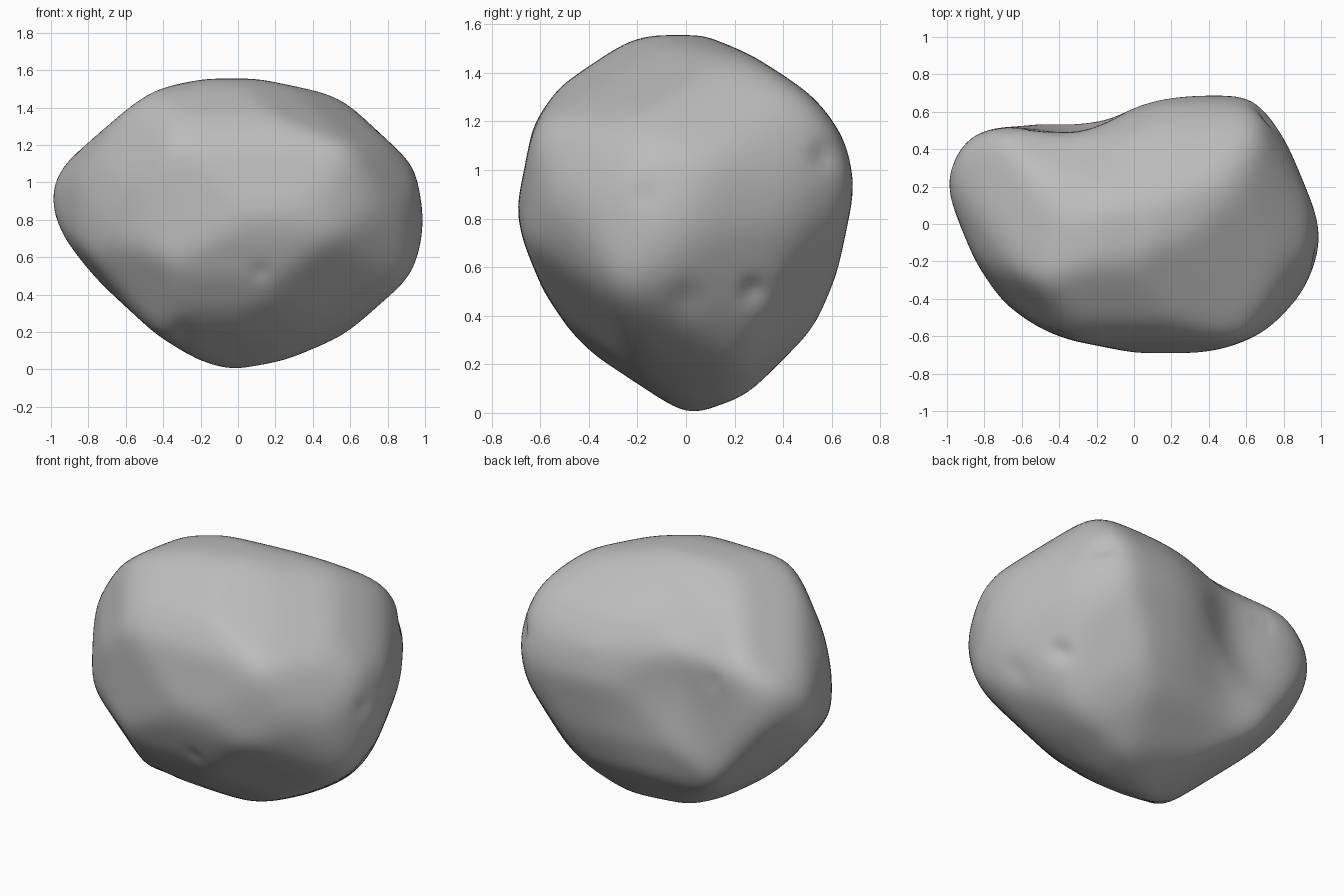
import bpy
import bmesh
import math
from mathutils import Vector

cube = bpy.data.objects.get("Cube")
if cube:
    bpy.data.objects.remove(cube)

CENTRE = Vector((0, 0, 0.778))
X, Y, Z = Vector((1, 0, 0)), Vector((0, 1, 0)), Vector((0, 0, 1))


def slanted_axes(toward_x, toward_y, turn, lift):
    """Right and up axes of a plane that faces a slanted direction."""
    turn, lift = math.radians(turn), math.radians(lift)
    facing = Vector((toward_x * math.sin(turn) * math.cos(lift),
                     toward_y * math.cos(turn) * math.cos(lift), math.sin(lift)))
    right = Z.cross(facing).normalized()
    return right, facing.cross(right)


# Upright outlines: points measured from the ground
front_outline = [
    (-1, .9), (-.97, 1.02), (-.9, 1.13), (-.62, 1.39), (-.45, 1.5), (-.15, 1.555),
    (.15, 1.545), (.6, 1.42), (.88, 1.17), (.95, 1.04), (1, .8), (.96, .6),
    (.88, .44), (.75, .31), (.4, .11), (0, 0), (-.2, .03), (-.62, .32), (-.95, .74)]
side_outline = [
    (-.695, .86), (-.62, 1.2), (-.5, 1.36), (-.2, 1.54), (-.05, 1.555), (.1, 1.545),
    (.4, 1.39), (.57, 1.25), (.66, 1.1), (.695, .93), (.67, .8), (.55, .4), (.25, .07),
    (.05, 0), (-.1, .03), (-.3, .16), (-.5, .37), (-.67, .7)]
plan_outline = [
    (-1, .17), (-.97, .33), (-.88, .46), (-.75, .51), (.5, .695), (.63, .67),
    (.72, .58), (.85, .36), (1, -.05), (.95, -.25), (.85, -.43), (.7, -.58), (.45, -.67),
    (.2, -.695), (-.1, -.67), (-.4, -.6), (-.65, -.46), (-.85, -.2)]

# Slanted outlines: points measured from the middle of the rock
front_slant = [
    (-.81, .13), (-.77, .39), (-.64, .59), (-.3, .74), (.17, .7), (.72, .51),
    (.84, .43), (.92, .12), (.75, -.4), (.61, -.57), (.41, -.66), (.12, -.7),
    (-.34, -.63), (-.47, -.55), (-.78, -.08)]
back_slant = [
    (-.91, .15), (-.82, .44), (-.53, .67), (.07, .74), (.34, .7), (.52, .62),
    (.64, .47), (.81, -.09), (.76, -.28), (.4, -.59), (.02, -.71), (-.35, -.62),
    (-.55, -.48), (-.85, -.08)]
low_slant = [
    (-.9, .2), (-.81, .42), (-.57, .68), (-.16, .82), (-.02, .8), (.63, .41),
    (.82, .28), (.95, .02), (.85, -.18), (.63, -.44), (.35, -.63), (.09, -.73),
    (-.34, -.53), (-.81, -.1)]


def tangent_planes(axes, points, middle, slack=0.0, count=32):
    """Planes that touch an outline all the way round."""
    right, up = axes
    planes = []
    for i in range(count):
        angle = math.tau * i / count
        c, s = math.cos(angle), math.sin(angle)
        reach = max(u * c + (v - middle) * s for u, v in points)
        planes.append((right * c + up * s, reach + slack))
    return planes


def bump(distance, width):
    return math.exp(-(distance / width) ** 2)


def shape_body(bm, directions, planes, reaches):
    """Carve the rock from the planes, hollow its back and round it off."""
    for v, d in zip(bm.verts, directions):
        radius = 10
        for (normal, _), h in zip(planes, reaches):
            facing = normal.dot(d)
            if facing > 0.05:
                radius = min(radius, h / facing)
        v.co = CENTRE + d * radius
        # Broad hollow between the two back lobes
        fade = min(max(v.co.y / 0.4, 0), 1)
        fade = fade * fade * (3 - 2 * fade)
        v.co.y -= 0.14 * fade * bump(v.co.x + 0.28, 0.33) * bump(v.co.z - 1.02, 0.65)
    for _ in range(16):
        bmesh.ops.smooth_vert(bm, verts=bm.verts, factor=0.5,
                              use_axis_x=True, use_axis_y=True, use_axis_z=True)


planes = tangent_planes((X, Z), front_outline, CENTRE.z)
planes += tangent_planes((Y, Z), side_outline, CENTRE.z)
planes += tangent_planes((X, Y), plan_outline, 0)
planes += tangent_planes(slanted_axes(1, -1, 36, 27), front_slant, 0, 0.02)
planes += tangent_planes(slanted_axes(-1, 1, 35, 28), back_slant, 0, 0.02)
planes += tangent_planes(slanted_axes(1, 1, 45, -25), low_slant, 0, 0.02)

# Main body: each round lets planes out where the rounding pulled the rock in
bm = bmesh.new()
bmesh.ops.create_icosphere(bm, subdivisions=6, radius=1)
directions = [v.co.normalized() for v in bm.verts]
reaches = [reach for _, reach in planes]
shape_body(bm, directions, planes, reaches)
for _ in range(2):
    points = [v.co - CENTRE for v in bm.verts]
    for i, (normal, reach) in enumerate(planes):
        reaches[i] += reach - max(normal.dot(p) for p in points)
    shape_body(bm, directions, planes, reaches)

# Small craters: facing axis, position across, height, width, depth
craters = [
    (X, .57, 1.06, .055, .022), (X, .28, .5, .05, .025), (X, 0, .47, .07, .014),
    (X, -.17, .89, .05, .01), (-Y, .12, .52, .05, .01), (-Y, -.3, .2, .06, .01),
]
bm.normal_update()
normals = [v.normal.copy() for v in bm.verts]
for axis, across, height, width, depth in craters:
    for v, normal in zip(bm.verts, normals):
        if normal.dot(axis) > 0.1:
            side = v.co.y if axis == X else v.co.x
            v.co -= normal * depth * bump(math.hypot(side - across, v.co.z - height), width)

mesh = bpy.data.meshes.new("rock_body")
bm.to_mesh(mesh)
bm.free()
for face in mesh.polygons:
    face.use_smooth = True

# Plain grey stone
stone = bpy.data.materials.new("grey_stone")
stone.use_nodes = True
colour = (0.5, 0.5, 0.5, 1)
stone.diffuse_color = colour
stone.node_tree.nodes["Principled BSDF"].inputs["Base Color"].default_value = colour
mesh.materials.append(stone)

rock = bpy.data.objects.new("rock_body", mesh)
bpy.context.collection.objects.link(rock)
